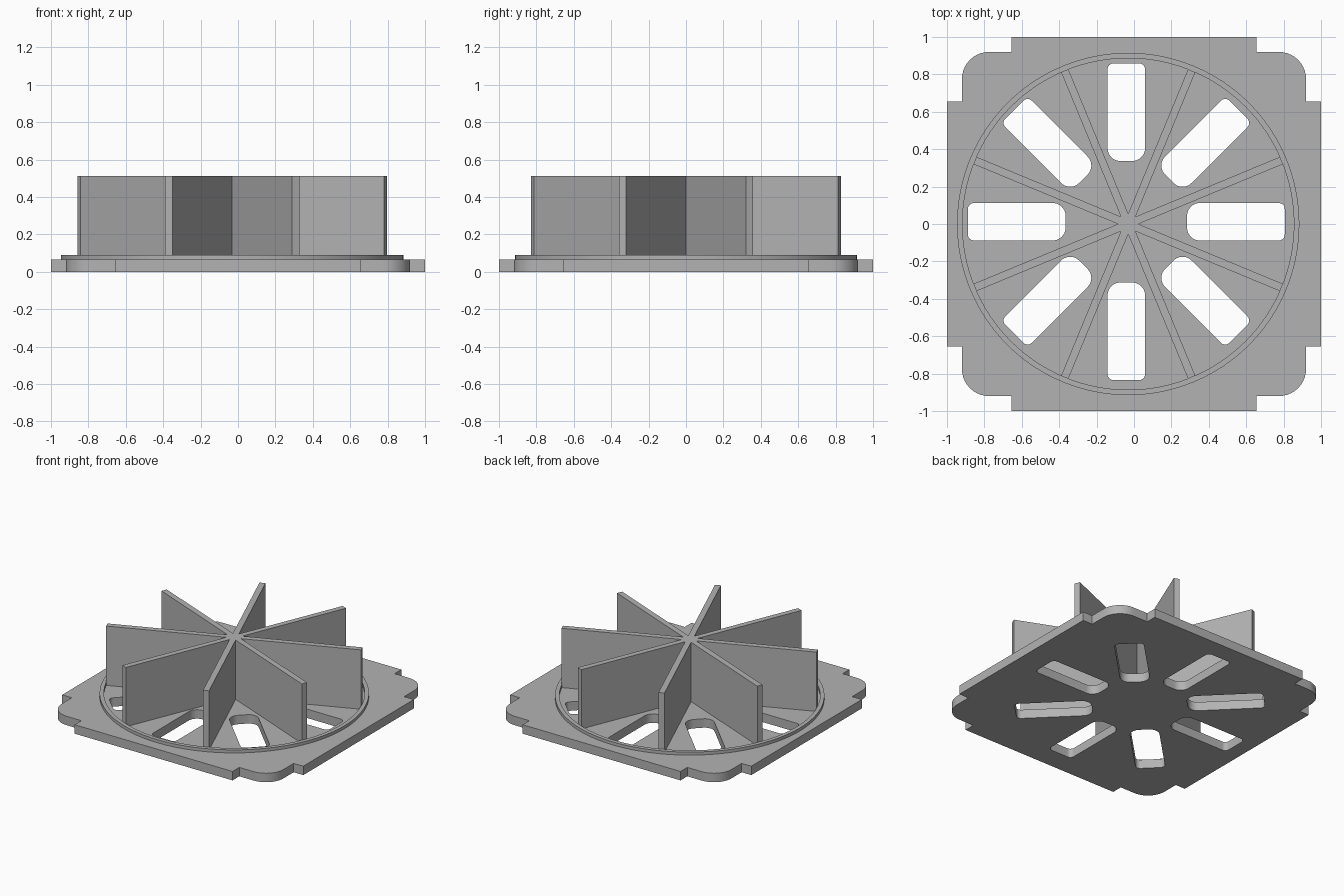
import bpy, bmesh
from math import sin, cos, pi, radians
from mathutils import Vector, Matrix

cube = bpy.data.objects.get("Cube")
if cube:
    bpy.data.objects.remove(cube, do_unlink=True)

PLATE_TOP, RIM_TOP, FIN_TOP = 0.067, 0.09, 0.512
HUB = Vector((-0.031, 0.0))          # centre of rim and fins
SLOT_HUB = Vector((-0.041, 0.012))   # centre of the slot pattern

grey = bpy.data.materials.new("plain grey")
grey.use_nodes = True
grey.diffuse_color = (0.45, 0.45, 0.45, 1)
grey.node_tree.nodes["Principled BSDF"].inputs["Base Color"].default_value = grey.diffuse_color


def prism(name, outlines, z0, z1):
    """Extrude closed outlines from z0 to z1; inner outlines become holes."""
    curve = bpy.data.curves.new(name, 'CURVE')
    curve.dimensions = '2D'
    curve.fill_mode = 'BOTH'
    curve.extrude = (z1 - z0) / 2
    for pts in outlines:
        spline = curve.splines.new('POLY')
        spline.points.add(len(pts) - 1)
        for p, co in zip(spline.points, pts):
            p.co = (co[0], co[1], 0, 1)
        spline.use_cyclic_u = True
    obj = bpy.data.objects.new(name, curve)
    bpy.context.collection.objects.link(obj)
    bpy.ops.object.select_all(action='DESELECT')
    obj.select_set(True)
    bpy.context.view_layer.objects.active = obj
    bpy.ops.object.convert(target='MESH')
    obj = bpy.context.view_layer.objects.active
    # Weld caps to walls and set the part at its height
    bm = bmesh.new()
    bm.from_mesh(obj.data)
    bmesh.ops.remove_doubles(bm, verts=bm.verts, dist=1e-5)
    bmesh.ops.recalc_face_normals(bm, faces=bm.faces)
    bmesh.ops.translate(bm, verts=bm.verts, vec=(0, 0, (z0 + z1) / 2))
    bm.to_mesh(obj.data)
    bm.free()
    obj.data.materials.clear()
    obj.data.materials.append(grey)
    bpy.ops.object.shade_smooth_by_angle(angle=radians(30))
    return obj


def arc(cx, cy, r, start, sweep=pi / 2, n=10):
    return [Vector((cx + r * cos(start + sweep * i / n), cy + r * sin(start + sweep * i / n)))
            for i in range(n + 1)]


def circle(r, n=128):
    return [HUB + p for p in arc(0, 0, r, 0, 2 * pi, n)[:-1]]


def turned(pts, angle):
    rot = Matrix.Rotation(angle, 2)
    return [rot @ p for p in pts]


# Base plate: square with a wide tab on each side and rounded corners
TAB, EDGE, ROUND = 0.655, 0.92, 0.145
corner = ([Vector((1, TAB)), Vector((EDGE, TAB))]
          + arc(EDGE - ROUND, EDGE - ROUND, ROUND, 0)
          + [Vector((TAB, EDGE)), Vector((TAB, 1))])
plate = [p for k in range(4) for p in turned(corner, k * pi / 2)]

# Radial slots, with larger rounding at the inner end
INNER, OUTER, HALF, R_IN, R_OUT = 0.325, 0.847, 0.1, 0.068, 0.032
slot = (arc(OUTER - R_OUT, HALF - R_OUT, R_OUT, 0)
        + arc(INNER + R_IN, HALF - R_IN, R_IN, pi / 2)
        + arc(INNER + R_IN, R_IN - HALF, R_IN, pi)
        + arc(OUTER - R_OUT, R_OUT - HALF, R_OUT, 1.5 * pi))
slots = [[SLOT_HUB + p for p in turned(slot, k * pi / 4)] for k in range(8)]
prism("base_plate", [plate] + slots, 0, PLATE_TOP)

# Low circular rim around the fins
prism("rim", [circle(0.915), circle(0.886)], PLATE_TOP, RIM_TOP)

# Eight upright fins meeting at the hub
FIN_R, FIN_HALF = 0.887, 0.021
valley = FIN_HALF / sin(pi / 8)
fin = [Vector((FIN_R, -FIN_HALF)), Vector((FIN_R, FIN_HALF)),
       Vector((valley * cos(pi / 8), valley * sin(pi / 8)))]
star = [HUB + p for k in range(8) for p in turned(fin, (k + 0.5) * pi / 4)]
prism("fins", [star], PLATE_TOP, FIN_TOP)
